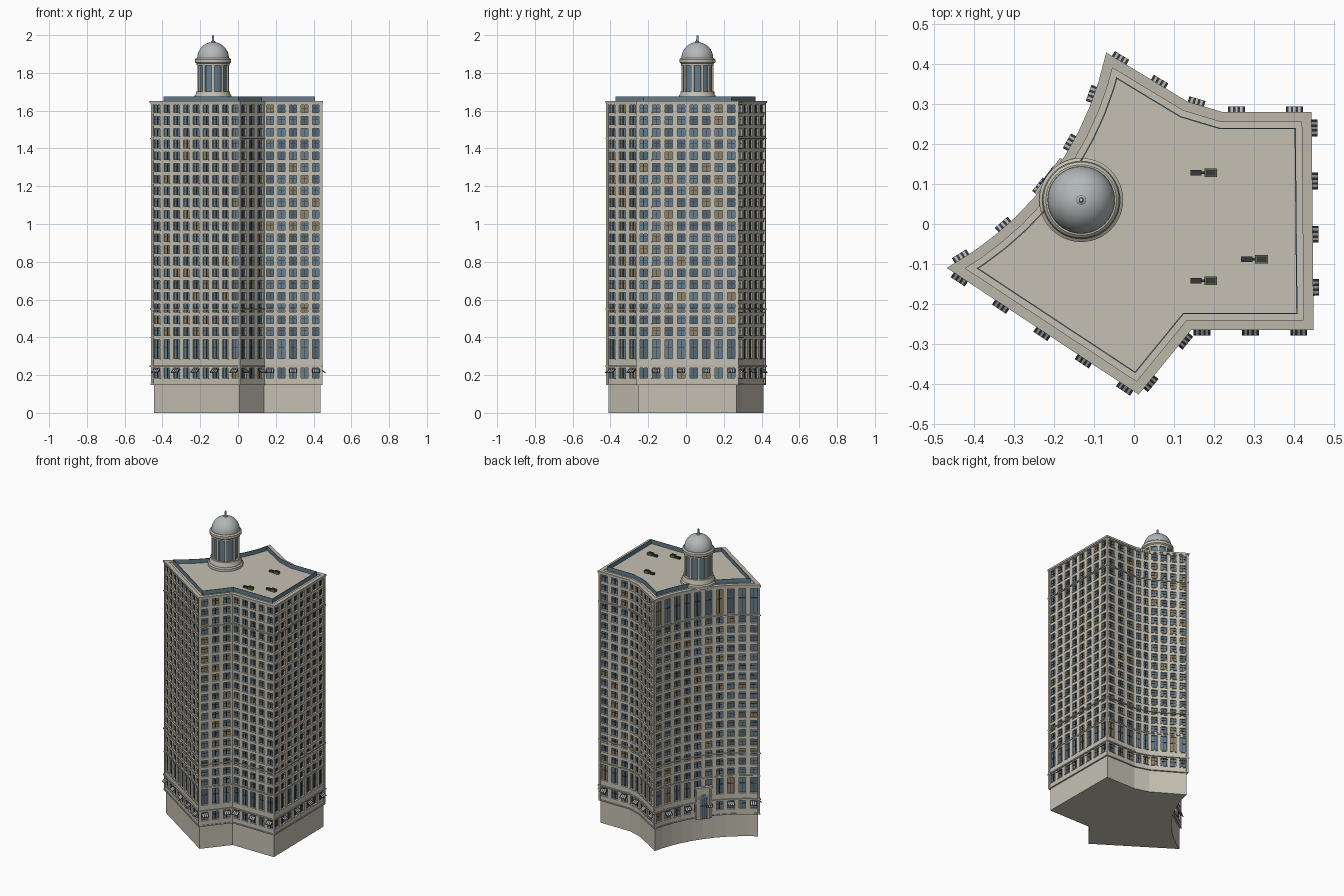
import bpy, bmesh, math, random
from mathutils import Vector

if "Cube" in bpy.data.objects:
    bpy.data.objects.remove(bpy.data.objects["Cube"])

random.seed(4)
UP = Vector((0, 0, 1))

def mat(name, r, g, b):
    m = bpy.data.materials.new(name)
    m.diffuse_color = (r, g, b, 1)
    m.use_nodes = True
    m.node_tree.nodes["Principled BSDF"].inputs["Base Color"].default_value = m.diffuse_color
    return m

STONE = mat("stone", .56, .53, .45)
TRIM = mat("trim", .50, .47, .40)
BLUE = mat("blue_glass", .13, .21, .27)
DEEP = mat("deep_glass", .09, .14, .18)
AMBER = mat("warm_glass", .27, .22, .14)
DARK = mat("dark_metal", .04, .04, .045)
PALE = mat("pale_metal", .45, .48, .48)
GREEN = mat("green_metal", .10, .16, .05)

def finish(bm, name, mats, smooth=False):
    me = bpy.data.meshes.new(name)
    bm.to_mesh(me)
    bm.free()
    for m in mats:
        me.materials.append(m)
    ob = bpy.data.objects.new(name, me)
    bpy.context.collection.objects.link(ob)
    if smooth:
        bpy.context.view_layer.objects.active = ob
        ob.select_set(True)
        bpy.ops.object.shade_smooth_by_angle(angle=math.radians(35))
        ob.select_set(False)
    return ob

def face(bm, pts, m=0):
    f = bm.faces.new([bm.verts.new(p) for p in pts])
    f.material_index = m
    return f

def prism(bm, a, b, m=0):
    """Solid between two matching loops, a below/behind b."""
    face(bm, a[::-1], m)
    face(bm, b, m)
    for i in range(len(a)):
        j = (i + 1) % len(a)
        face(bm, [a[i], a[j], b[j], b[i]], m)

def box(bm, o, t, n, u, v, z, m=0, drop=0):
    """Box in a wall frame: u along, v outward, z up; drop lowers the outer edge."""
    P = lambda uu, vv, zz: o + t * uu + n * vv + UP * (zz - (drop if vv == v[1] else 0))
    quad = [(u[0], v[1]), (u[1], v[1]), (u[1], v[0]), (u[0], v[0])]
    prism(bm, [P(*q, z[0]) for q in quad], [P(*q, z[1]) for q in quad], m)

# Footprint: straight facets (start point, window count, awning parity), then a concave arc
FACETS = [((-.455, -.11), 9, 0), ((.01, -.417), 3, 0), ((.14, -.258), 5, 0), ((.442, -.258), 8, 1),
          ((.437, .273), 3, 0), ((.22, .273), 2, 1), ((.13, .30), 4, 1), ((-.065, .418), 10, 1)]
corners = [Vector((*f[0], 0)) for f in FACETS]
A, B = corners[-1], corners[0]
chord = B - A
inward = Vector((-chord.y, chord.x, 0)).normalized()
sag, half = .07, chord.length / 2
R = (half * half + sag * sag) / (2 * sag)
centre = (A + B) / 2 + inward * (sag - R)
span = math.asin(half / R)
def arc(f):
    a = span * (2 * f - 1)
    return centre + R * (inward * math.cos(a) + chord.normalized() * math.sin(a))
outline = corners + [arc(i / 10) for i in range(1, 10)]

def offset(d, z=0):
    res, n = [], len(outline)
    for i, p in enumerate(outline):
        e1 = (p - outline[i - 1]).normalized()
        e2 = (outline[(i + 1) % n] - p).normalized()
        n1, n2 = e1.cross(UP), e2.cross(UP)
        res.append(p + (n1 + n2) * (d / (1 + n1.dot(n2))) + UP * z)
    return res

def ring(bm, d0, d1, z0, z1):
    loops = [offset(d0, z0), offset(d1, z0), offset(d1, z1), offset(d0, z1)]
    n = len(outline)
    for k in range(4):
        a, b = loops[k], loops[(k + 1) % 4]
        for i in range(n):
            j = (i + 1) % n
            face(bm, [a[i], a[j], b[j], b[i]])

# Window columns: (left point, right point, on arc, has awning)
columns = []
for k, (p, cnt, par) in enumerate(FACETS):
    a, b = corners[k], corners[(k + 1) % len(corners)]
    curved = k == len(FACETS) - 1
    for i in range(cnt):
        q = [arc(f / cnt) if curved else a.lerp(b, f / cnt) for f in (i, i + 1)]
        columns.append((*q, curved, i % 2 == par))

# Storeys: (bottom, top, window bottom, window top)
STEP = .062
low = [(.15, .25, .185, .237), (.25, .40, .287, .388)]
floors = [(.4 + i * STEP, .4 + (i + 1) * STEP, .411 + i * STEP, .452 + i * STEP) for i in range(20)]
tall_top = [(floors[17][0], 1.64, 1.465, 1.625)]

facade, sills, bars, awn = (bmesh.new() for _ in range(4))
for a, b, curved, has_awning in columns:
    w = (b - a).length
    t = (b - a) / w
    n = t.cross(UP)
    hw = w * .3
    for z0, z1, wz0, wz1 in low + (floors[:17] + tall_top if curved else floors):
        P = lambda u, z, d=0: a + t * u + n * d + UP * z
        l, r = w / 2 - hw, w / 2 + hw
        outer = [P(0, z0), P(w, z0), P(w, z1), P(0, z1)]
        rim = [P(l, wz0), P(r, wz0), P(r, wz1), P(l, wz1)]
        back = [p - n * .009 for p in rim]
        for i in range(4):
            j = (i + 1) % 4
            face(facade, [outer[i], outer[j], rim[j], rim[i]])
            face(facade, [rim[i], rim[j], back[j], back[i]])
        face(facade, back, random.choice((1, 1, 1, 2, 2, 3)))
        box(sills, a, t, n, (l - .003, r + .003), (0, .004), (wz0 - .005, wz0))
        box(bars, a, t, n, (w / 2 - .0015, w / 2 + .0015), (-.009, -.005), (wz0, wz1))
        zm = wz0 + (wz1 - wz0) * .6
        box(bars, a, t, n, (l, r), (-.009, -.006), (zm - .001, zm + .001))
    if has_awning:  # striped sloping awning
        for s in range(7):
            u = w / 2 - .021 + s * .006
            box(awn, a, t, n, (u, u + .006), (0, .021), (.228, .232), s % 2, .016)
finish(facade, "facade_walls", [STONE, BLUE, DEEP, AMBER])
finish(sills, "window_sills", [TRIM])
finish(bars, "window_bars", [DARK])
finish(awn, "awnings", [DARK, PALE])

# Plinth
bm = bmesh.new()
prism(bm, offset(-.005), offset(-.005, .15))
finish(bm, "plinth", [STONE])

# String courses and cornice
bm = bmesh.new()
for z0, z1, d in ((.147, .155, .004), (.243, .251, .007), (.396, .402, .004), (.545, .552, .006),
                  (1.449, 1.456, .006), (1.632, 1.64, .004)):
    ring(bm, -.005, d, z0, z1)
ring(bm, -.018, .007, 1.64, 1.652)
finish(bm, "ledges", [TRIM])

# Corner piers on the convex corners
bm = bmesh.new()
for i in (0, 1, 3, 4, 7):
    p = outline[i]
    t = (outline[i + 1] - p).normalized()
    box(bm, p, t, t.cross(UP), (-.004, .009), (-.009, .004), (.15, 1.64))
finish(bm, "corner_piers", [STONE])

# Roof deck and blue parapet
bm = bmesh.new()
face(bm, offset(-.01, 1.648))
finish(bm, "roof_deck", [STONE])
bm = bmesh.new()
ring(bm, -.036, -.033, 1.646, 1.675)
finish(bm, "roof_parapet", [BLUE])

# Rooftop plant
X, Y = Vector((1, 0, 0)), Vector((0, -1, 0))
bm = bmesh.new()
for x, y in ((.192, .128), (.319, -.088), (.192, -.142)):
    o = Vector((x, y, 0))
    box(bm, o, X, Y, (-.016, .016), (-.011, .011), (1.648, 1.664), 1)
    box(bm, o, X, Y, (-.012, .012), (-.007, .007), (1.664, 1.667), 0)
    box(bm, o, X, Y, (-.051, -.023), (-.007, .007), (1.648, 1.66), 0)
    box(bm, o, X, Y, (-.023, -.016), (-.003, .003), (1.65, 1.656), 0)
finish(bm, "roof_units", [DARK, GREEN])

# Lantern tower with dome
C = Vector((-.132, .06, 0))
def lathe(name, profile, m, seg=48):
    bm = bmesh.new()
    vs = [bm.verts.new(C + Vector((r, 0, z))) for r, z in profile]
    es = [bm.edges.new(e) for e in zip(vs, vs[1:])]
    bmesh.ops.spin(bm, geom=vs + es, cent=C, axis=UP, angle=math.tau, steps=seg)
    bmesh.ops.remove_doubles(bm, verts=bm.verts, dist=1e-5)
    bmesh.ops.recalc_face_normals(bm, faces=bm.faces)
    return finish(bm, name, [m], True)

lathe("lantern_base", [(.105, 1.645), (.105, 1.664), (.097, 1.67), (.097, 1.68), (.09, 1.69),
                       (.09, 1.702), (.076, 1.702)], STONE)
lathe("lantern_glass", [(.077, 1.70), (.077, 1.846)], BLUE)
lathe("lantern_cornice", [(.076, 1.838), (.086, 1.838), (.087, 1.85), (.095, 1.856), (.095, 1.872),
                          (.088, 1.879), (.08, 1.879)], STONE)
lathe("dome", [(.084 * math.cos(i * math.pi / 24), 1.877 + .086 * math.sin(i * math.pi / 24))
               for i in range(13)], PALE)
lathe("finial", [(.012, 1.96), (.012, 1.966), (.006, 1.969), (.005, 1.997), (0, 2.0)], PALE, 16)
bm = bmesh.new()
for i in range(10):
    a = math.tau * (i + .5) / 10
    n = Vector((math.cos(a), math.sin(a), 0))
    box(bm, C, UP.cross(n), n, (-.008, .008), (.07, .085), (1.70, 1.84))
finish(bm, "lantern_piers", [STONE])

# Arched entrance in the middle of the curved front
o, t, n = arc(.5), chord.normalized(), -inward
bm = bmesh.new()
def arch(w, z0, zs, v0, v1, m):
    pts = [(-w, z0), (w, z0)] + [(w * math.cos(i * math.pi / 10), zs + w * math.sin(i * math.pi / 10))
                                 for i in range(11)]
    prism(bm, *[[o + t * u + n * v + UP * z for u, z in pts] for v in (v0, v1)], m)
box(bm, o, t, n, (-.048, .048), (-.008, .01), (.14, .335), 0)
box(bm, o, t, n, (-.054, .054), (-.008, .016), (.335, .347), 1)
for s in (-1, 1):
    box(bm, o, t, n, (s * .043 - .006, s * .043 + .006), (.01, .015), (.14, .335), 1)
arch(.034, .14, .265, .01, .014, 1)
arch(.026, .14, .265, .014, .0155, 2)
for u in (-.013, 0, .013):
    box(bm, o, t, n, (u - .001, u + .001), (.0155, .018), (.14, .275), 3)
box(bm, o, t, n, (-.026, .026), (.0155, .018), (.225, .23), 3)
finish(bm, "entrance", [STONE, TRIM, BLUE, DARK])
